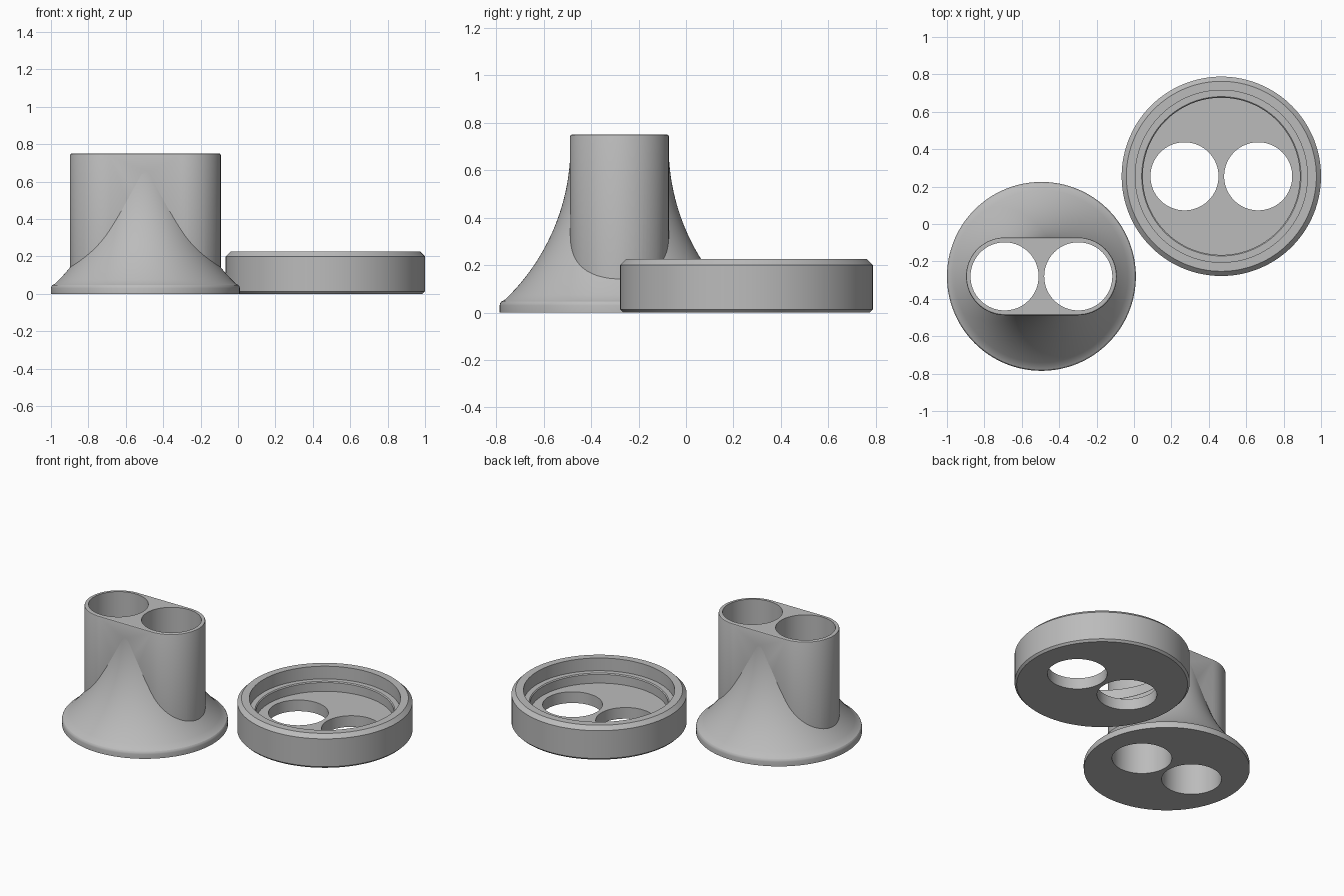
import bpy, bmesh, math

if "Cube" in bpy.data.objects:
    bpy.data.objects.remove(bpy.data.objects["Cube"])

grey = bpy.data.materials.new("plain_grey")
grey.diffuse_color = (0.5, 0.5, 0.5, 1)
grey.use_nodes = True
grey.node_tree.nodes["Principled BSDF"].inputs["Base Color"].default_value = grey.diffuse_color

HOLE_R, HOLE_DX = 0.182, 0.197
BASE = (-0.495, -0.28)
CAP = (0.467, 0.255)


def make_object(name, bm, center):
    bmesh.ops.recalc_face_normals(bm, faces=bm.faces)
    mesh = bpy.data.meshes.new(name)
    bm.to_mesh(mesh)
    bm.free()
    mesh.materials.append(grey)
    ob = bpy.data.objects.new(name, mesh)
    ob.location = (center[0], center[1], 0)
    bpy.context.collection.objects.link(ob)
    return ob


def revolve(name, profile, center, n=128):
    """Spin (radius, z) points around z; ends at radius 0 become caps."""
    bm = bmesh.new()
    rings = []
    for r, z in profile:
        rings.append([bm.verts.new((r * math.cos(2 * math.pi * i / n),
                                    r * math.sin(2 * math.pi * i / n), z)) for i in range(n)])
    for a, b in zip(rings, rings[1:]):
        for i in range(n):
            j = (i + 1) % n
            bm.faces.new((a[i], a[j], b[j], b[i]))
    bm.faces.new(rings[0])
    bm.faces.new(rings[-1])
    return make_object(name, bm, center)


def stadium(name, levels, half, center, n=40):
    """Stack of rounded-slot outlines given as (end radius, z)."""
    bm = bmesh.new()
    rings = []
    for r, z in levels:
        ring = []
        for side, start in ((1, -math.pi / 2), (-1, math.pi / 2)):
            for i in range(n + 1):
                a = start + math.pi * i / n
                ring.append(bm.verts.new((side * half + r * math.cos(a), r * math.sin(a), z)))
        rings.append(ring)
    for a, b in zip(rings, rings[1:]):
        for i in range(len(a)):
            j = (i + 1) % len(a)
            bm.faces.new((a[i], a[j], b[j], b[i]))
    bm.faces.new(rings[0])
    bm.faces.new(rings[-1])
    return make_object(name, bm, center)


def boolean(ob, other, op):
    mod = ob.modifiers.new(op.lower(), 'BOOLEAN')
    mod.operation, mod.object, mod.solver = op, other, 'EXACT'
    bpy.context.view_layer.objects.active = ob
    bpy.ops.object.modifier_apply(modifier=mod.name)
    bpy.data.objects.remove(other)


def drill_pair(ob, center):
    for s in (-1, 1):
        cutter = revolve("hole_cutter", [(HOLE_R, -0.1), (HOLE_R, 1.0)],
                         (center[0] + s * HOLE_DX, center[1]), 96)
        cutter.hide_render = True
        boolean(ob, cutter, 'DIFFERENCE')


def smooth(ob):
    bpy.ops.object.select_all(action='DESELECT')
    ob.select_set(True)
    bpy.context.view_layer.objects.active = ob
    bpy.ops.object.shade_smooth_by_angle(angle=math.radians(25))


# flared foot: rim, rounded lip, then a concave arc rising to the tube
R, TOP_Z, NECK = 0.894, 0.70, 0.209
flare = [(0.505, 0.0), (0.505, 0.03), (0.503, 0.039), (0.498, 0.046)]
for i in range(33):
    z = 0.055 + (TOP_Z - 0.055) * i / 32
    flare.append((NECK + R - math.sqrt(R * R - (TOP_Z - z) ** 2) - 0.002, z))
holder = revolve("double_tube_holder", flare, BASE)

# double tube body with a softened top edge
tube = stadium("tube_body", [(0.208, 0.01), (0.208, 0.742), (0.206, 0.747), (0.201, 0.75)],
               0.195, BASE)
boolean(holder, tube, 'UNION')
drill_pair(holder, BASE)
smooth(holder)

# round cap: chamfered outside, stepped recess inside
cap = revolve("round_cap", [
    (0.520, 0.0), (0.533, 0.013), (0.533, 0.200), (0.508, 0.225), (0.460, 0.225),
    (0.460, 0.140), (0.426, 0.140), (0.420, 0.134), (0.420, 0.075)], CAP)
drill_pair(cap, CAP)
smooth(cap)
